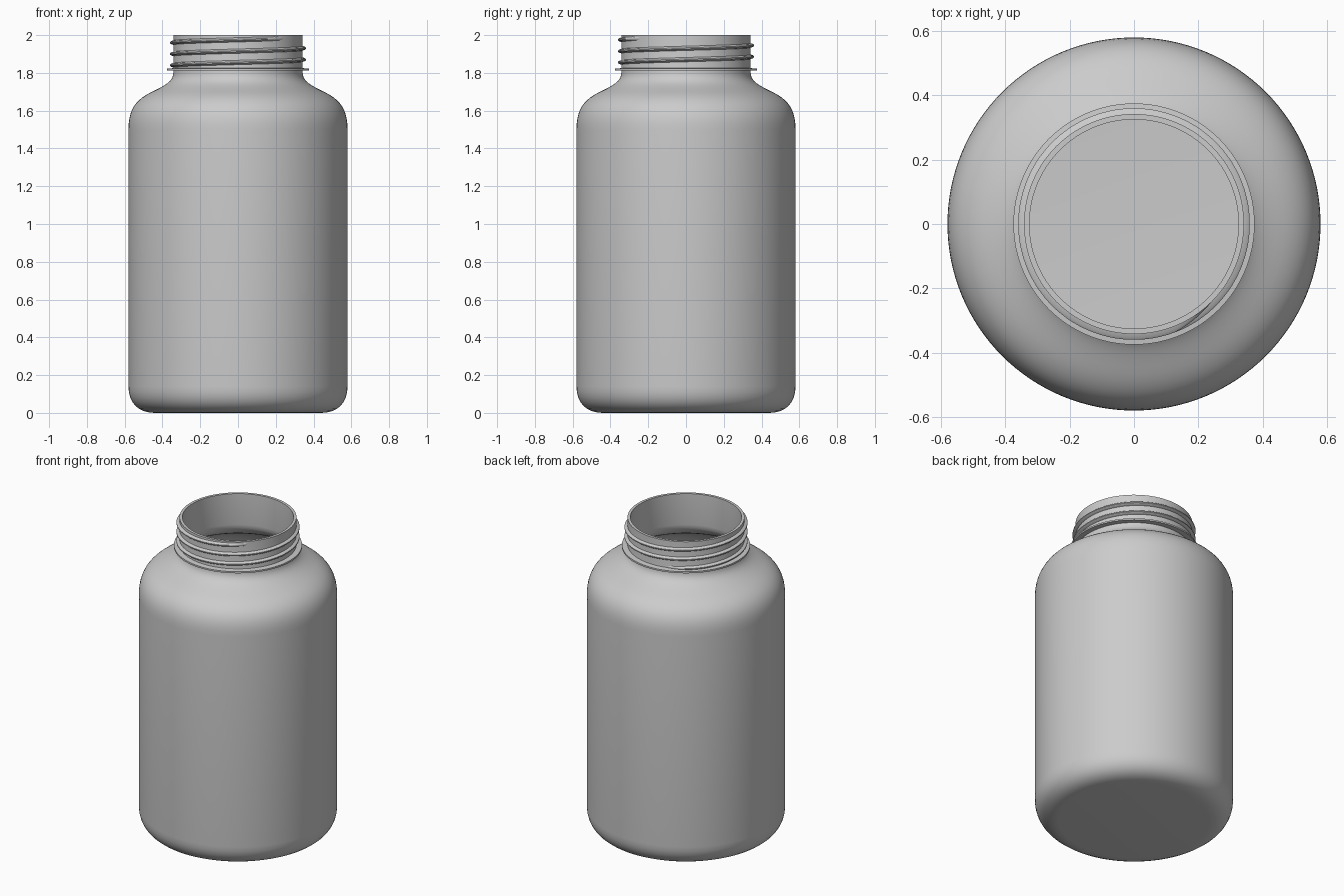
import bpy, bmesh
from math import sin, cos, pi, radians
from mathutils import Vector
from mathutils.geometry import interpolate_bezier

if "Cube" in bpy.data.objects:
    bpy.data.objects.remove(bpy.data.objects["Cube"])

SEGS = 128
WALL = 0.017


def finish(name, bm, angle):
    bmesh.ops.remove_doubles(bm, verts=bm.verts, dist=1e-5)
    bmesh.ops.recalc_face_normals(bm, faces=bm.faces)
    mesh = bpy.data.meshes.new(name)
    bm.to_mesh(mesh)
    bm.free()
    obj = bpy.data.objects.new(name, mesh)
    bpy.context.collection.objects.link(obj)
    bpy.ops.object.select_all(action='DESELECT')
    obj.select_set(True)
    bpy.context.view_layer.objects.active = obj
    bpy.ops.object.shade_smooth_by_angle(angle=radians(angle))
    return obj


def lathe(name, profile, closed=False, angle=35):
    """Turn a list of (radius, height) points around the z axis."""
    bm = bmesh.new()
    verts = [bm.verts.new((r, 0, z)) for r, z in profile]
    pairs = list(zip(verts, verts[1:]))
    if closed:
        pairs.append((verts[-1], verts[0]))
    edges = [bm.edges.new(p) for p in pairs]
    bmesh.ops.spin(bm, geom=verts + edges, axis=(0, 0, 1), cent=(0, 0, 0),
                   angle=2 * pi, steps=SEGS)
    return finish(name, bm, angle)


def curve(a, b, c, d, n=9):
    pts = [Vector((p[0], p[1], 0)) for p in (a, b, c, d)]
    return [(p.x, p.y) for p in interpolate_bezier(*pts, n)]


# Outer wall: base corner, straight side, rounded shoulder, neck
outer = [(0, 0)]
outer += curve((0.44, 0), (0.53, 0), (0.58, 0.055), (0.58, 0.14))
outer += curve((0.58, 1.50), (0.58, 1.62), (0.53, 1.665), (0.445, 1.705), 12)
outer += curve((0.445, 1.705), (0.385, 1.735), (0.345, 1.755), (0.342, 1.80))[1:]
outer += [(0.342, 2.0)]

# Inner wall: outer profile moved inward along its normals
inner = [(0, WALL)]
for i in range(1, len(outer) - 1):
    t = Vector(outer[i + 1]) - Vector(outer[i - 1])
    t.normalize()
    inner.append((outer[i][0] - t.y * WALL, outer[i][1] + t.x * WALL))
inner.append((0.342 - WALL, 2.0))
lathe("bottle_body", outer + inner[::-1])

# Flat ring below the thread
lathe("neck_ring", [(0.335, 1.812), (0.375, 1.812), (0.375, 1.822), (0.335, 1.826)],
      closed=True)

# Helical screw thread with tapered ends
bm = bmesh.new()
PITCH, END_ANGLE, END_Z, TURNS, PER_TURN = 0.060, radians(317), 1.983, 2.6, 96
section = [(0.337, -0.013), (0.354, -0.008), (0.360, -0.003),
           (0.360, 0.003), (0.354, 0.008), (0.337, 0.013)]
count = int(TURNS * PER_TURN)
rings = []
for i in range(count + 1):
    turn = (i - count) / PER_TURN
    a = END_ANGLE + turn * 2 * pi
    taper = min(1, (i + 1) / 8, (count - i + 1) / 8)
    ring = []
    for r, dz in section:
        r = 0.337 + (r - 0.337) * taper
        ring.append(bm.verts.new((r * cos(a), r * sin(a), END_Z + turn * PITCH + dz)))
    rings.append(ring)
n = len(section)
for lo, hi in zip(rings, rings[1:]):
    for k in range(n):
        bm.faces.new((lo[k], lo[(k + 1) % n], hi[(k + 1) % n], hi[k]))
bm.faces.new(rings[0])
bm.faces.new(rings[-1][::-1])
finish("screw_thread", bm, 40)
